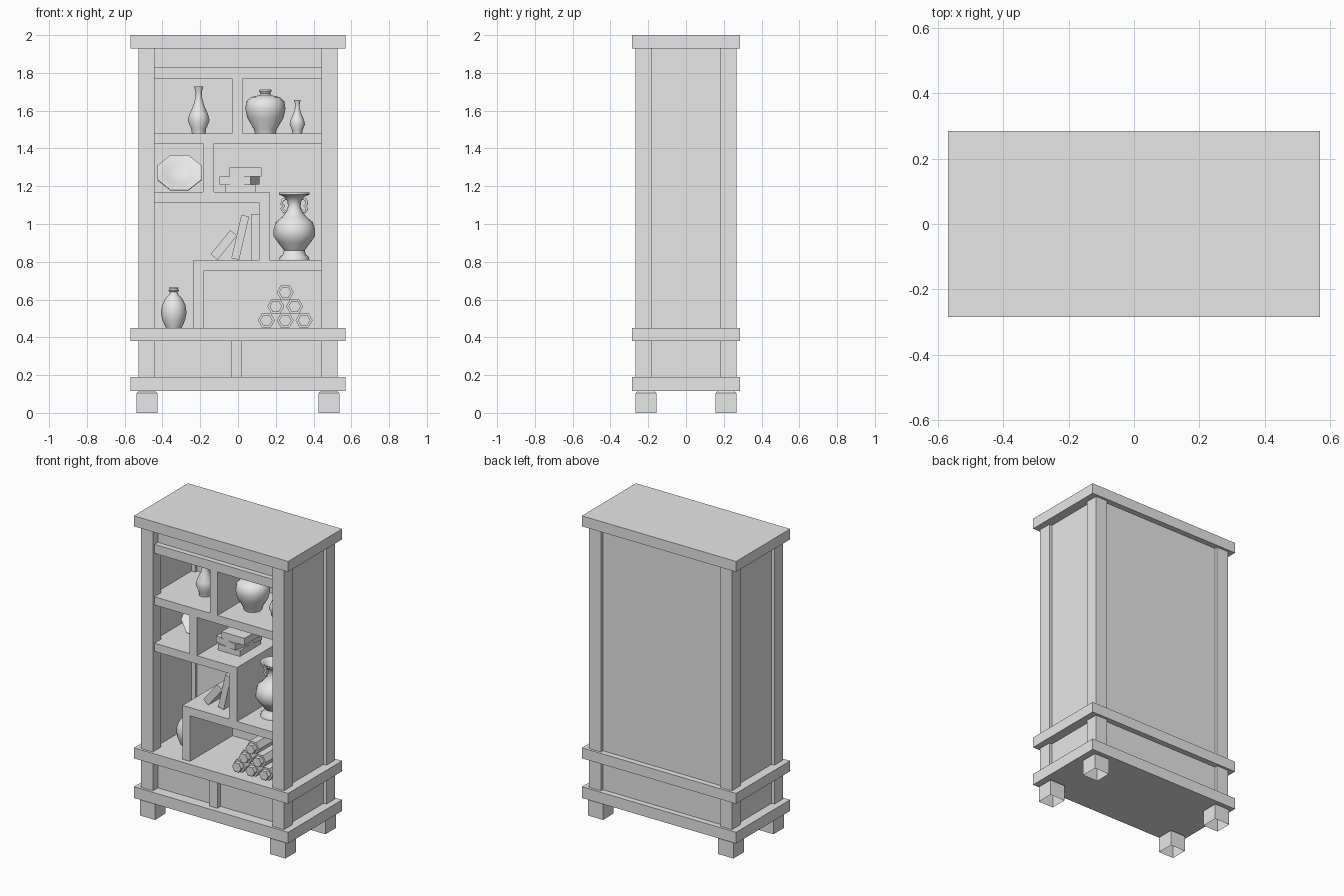
import bpy, bmesh, math
from mathutils import Matrix, Vector

if "Cube" in bpy.data.objects:
    bpy.data.objects.remove(bpy.data.objects["Cube"], do_unlink=True)

grey = bpy.data.materials.new("plain_grey")
grey.use_nodes = True
grey.diffuse_color = (0.8, 0.8, 0.8, 1)
grey.node_tree.nodes["Principled BSDF"].inputs["Base Color"].default_value = (0.8, 0.8, 0.8, 1)


def finish(name, bm, loc=(0, 0, 0), smooth=False):
    bmesh.ops.recalc_face_normals(bm, faces=bm.faces)
    mesh = bpy.data.meshes.new(name)
    bm.to_mesh(mesh)
    bm.free()
    mesh.materials.append(grey)
    ob = bpy.data.objects.new(name, mesh)
    ob.location = loc
    bpy.context.collection.objects.link(ob)
    if smooth:
        bpy.ops.object.select_all(action='DESELECT')
        ob.select_set(True)
        bpy.context.view_layer.objects.active = ob
        bpy.ops.object.shade_smooth_by_angle(angle=math.radians(50))
    return ob


def box(name, x, y, z, turn=0):
    """Box from (min, max) ranges, optionally turned about its upright axis."""
    bm = bmesh.new()
    bmesh.ops.create_cube(bm, size=1)
    size = Vector((x[1] - x[0], y[1] - y[0], z[1] - z[0]))
    bmesh.ops.scale(bm, vec=size, verts=bm.verts)
    ob = finish(name, bm, [sum(r) / 2 for r in (x, y, z)])
    ob.rotation_euler.z = math.radians(turn)
    return ob


def prism(name, outline, y):
    """Outline in x, z pushed back along y."""
    bm = bmesh.new()
    face = bm.faces.new([bm.verts.new((px, y[0], pz)) for px, pz in outline])
    ext = bmesh.ops.extrude_face_region(bm, geom=[face], use_keep_orig=True)
    moved = [v for v in ext["geom"] if isinstance(v, bmesh.types.BMVert)]
    bmesh.ops.translate(bm, vec=(0, y[1] - y[0], 0), verts=moved)
    return finish(name, bm)


def lathe(name, profile, loc, sides=12, turn=0):
    """Spin a radius, height profile about the upright axis."""
    bm = bmesh.new()
    start = [bm.verts.new((r, 0, h)) for r, h in profile]
    edges = [bm.edges.new(pair) for pair in zip(start, start[1:])]
    bmesh.ops.spin(bm, geom=start + edges, cent=(0, 0, 0), axis=(0, 0, 1),
                   angle=math.tau, steps=sides)
    bmesh.ops.remove_doubles(bm, verts=bm.verts, dist=0.0005)
    bmesh.ops.rotate(bm, matrix=Matrix.Rotation(math.radians(turn), 3, 'Z'), verts=bm.verts)
    return finish(name, bm, loc, True)


# Projecting slabs
for name, z in (("top_slab", (1.93, 2)), ("middle_slab", (0.38, 0.45)),
                ("bottom_slab", (0.115, 0.19))):
    box(name, (-0.57, 0.57), (-0.285, 0.285), z)

# Corner posts, side panels and hollow feet
for side, sx in (("right", -1), ("left", 1)):
    xs = sorted((sx * 0.442, sx * 0.528))
    box(side + "_panel", sorted((sx * 0.47, sx * 0.507)), (-0.2, 0.2), (0.15, 1.96))
    for end, sy in (("front", -1), ("back", 1)):
        box(f"{end}_{side}_post", xs, sorted((sy * 0.18, sy * 0.268)), (0.15, 1.96))
        bm = bmesh.new()
        bmesh.ops.create_cube(bm, size=1)
        bmesh.ops.scale(bm, vec=(0.112, 0.112, 0.118), verts=bm.verts)
        bmesh.ops.delete(bm, geom=[f for f in bm.faces if f.normal.z < -0.5], context='FACES')
        rim = [e for e in bm.edges if all(v.co.z > 0 for v in e.verts)]
        bmesh.ops.bevel(bm, geom=rim, offset=0.014, segments=1, affect='EDGES')
        finish(f"{end}_{side}_foot", bm, (sx * 0.482, sy * 0.212, 0.059))

# Back, drawer and top panels
box("back_panel", (-0.46, 0.46), (0.2, 0.247), (0.15, 1.96))
box("drawer_panel", (-0.46, 0.46), (-0.215, -0.19), (0.15, 0.4))
box("drawer_divider", (-0.035, 0.022), (-0.25, -0.2), (0.15, 0.4))
box("top_panel", (-0.46, 0.46), (-0.215, -0.19), (1.8, 1.96))
box("top_rail", (-0.46, 0.46), (-0.25, -0.19), (1.77, 1.83))

# Shelves and dividers
depth = (-0.25, 0.205)
for name, x, z in (
        ("upper_shelf", (-0.475, 0.475), (1.425, 1.48)),
        ("middle_shelf", (-0.475, 0.168), (1.115, 1.17)),
        ("lower_shelf", (-0.235, 0.475), (0.755, 0.81)),
        ("upper_divider", (-0.033, 0.024), (1.48, 1.79)),
        ("middle_divider", (-0.185, -0.128), (1.17, 1.425)),
        ("step_divider", (0.11, 0.168), (0.81, 1.115)),
        ("lower_divider", (-0.235, -0.18), (0.45, 0.755))):
    box(name, x, depth, z)

# Vases
slim = [(0, 0), (.036, 0), (.04, .025), (.058, .068), (.05, .1), (.028, .15), (.016, .195),
        (.017, .22), (.025, .248), (.018, .248), (.01, .2), (0, .2)]
lathe("slim_vase", slim, (-0.208, -0.05, 1.48))
lathe("small_slim_vase", [(r * 0.71, h * 0.71) for r, h in slim], (0.314, -0.05, 1.48))
lathe("round_jar", [(0, 0), (.055, 0), (.06, .02), (.095, .08), (.107, .13), (.1, .17), (.075, .192),
                    (.03, .202), (.026, .212), (.034, .225), (.03, .231), (.02, .21), (0, .2)],
      (0.145, -0.05, 1.48), 16)
lathe("bottle_vase", [(0, 0), (.042, 0), (.06, .04), (.068, .08), (.062, .12), (.045, .155),
                      (.022, .18), (.02, .19), (.028, .198), (.022, .205), (.025, .213),
                      (.015, .213), (.012, .18), (0, .18)], (-0.34, -0.05, 0.45))
urn = (0.298, -0.05, 0.81)
lathe("urn", [(0, 0), (.08, 0), (.078, .014), (.06, .03), (.055, .05), (.085, .09), (.111, .128),
              (.109, .165), (.098, .2), (.066, .226), (.042, .255), (.033, .285), (.037, .31),
              (.055, .335), (.08, .346), (.08, .357), (.06, .35), (.025, .3), (0, .29)], urn, 16)

# Urn handles
for side, s in (("right", -1), ("left", 1)):
    curve = bpy.data.curves.new(side + "_urn_handle", 'CURVE')
    curve.dimensions = '3D'
    curve.bevel_depth = 0.008
    curve.bevel_resolution = 1
    path = curve.splines.new('POLY')
    points = [(.045, .325), (.062, .318), (.067, .295), (.055, .285), (.068, .27), (.055, .252), (.035, .262)]
    path.points.add(len(points) - 1)
    for p, (r, h) in zip(path.points, points):
        p.co = (s * r, 0, h, 1)
    curve.materials.append(grey)
    ob = bpy.data.objects.new(side + "_urn_handle", curve)
    ob.location = urn
    bpy.context.collection.objects.link(ob)

# Eight-sided plate leaning back
plate = lathe("plate", [(0, -.012), (.06, -.012), (.125, .012), (.125, .018), (.085, .01),
                        (.065, -.002), (0, -.004)], (-0.31, 0.05, 1.262), 8, 22.5)
plate.rotation_euler.x = math.radians(53)

# Stacked books
box("bottom_book", (-0.07, 0.092), (-0.11, 0.11), (1.17, 1.21))
box("middle_book", (-0.078, 0.092), (-0.11, 0.11), (1.21, 1.252), -12)
box("top_book", (-0.045, 0.125), (-0.11, 0.11), (1.252, 1.3))


# Standing and leaning books
def leaning_book(name, x, angle, length, thick):
    a = math.radians(angle)
    along = Vector((math.cos(a), math.sin(a)))
    across = Vector((math.sin(a), -math.cos(a))) * thick
    base = Vector((x, 0.81 - across.y))
    prism(name, [base, base + along * length, base + along * length + across, base + across],
          (-0.16, 0.05))


leaning_book("low_leaning_book", -0.145, 51, 0.165, 0.047)
leaning_book("tall_leaning_book", -0.035, 77, 0.235, 0.042)
box("upright_book", (0.068, 0.11), (-0.16, 0.05), (0.81, 1.053))


# Pyramid of six-sided scrolls
def hexagon(cx, cz, r):
    return [(cx + r * math.cos(k * math.pi / 3), cz + r * math.sin(k * math.pi / 3)) for k in range(6)]


for row in range(3):
    for i in range(3 - row):
        cx, cz = 0.25 + (i - (2 - row) / 2) * 0.1, 0.49 + row * 0.074
        prism(f"scroll_{row}_{i}", hexagon(cx, cz, 0.045), (-0.2, 0.13))
        prism(f"scroll_core_{row}_{i}", hexagon(cx, cz, 0.033), (-0.23, 0.16))
